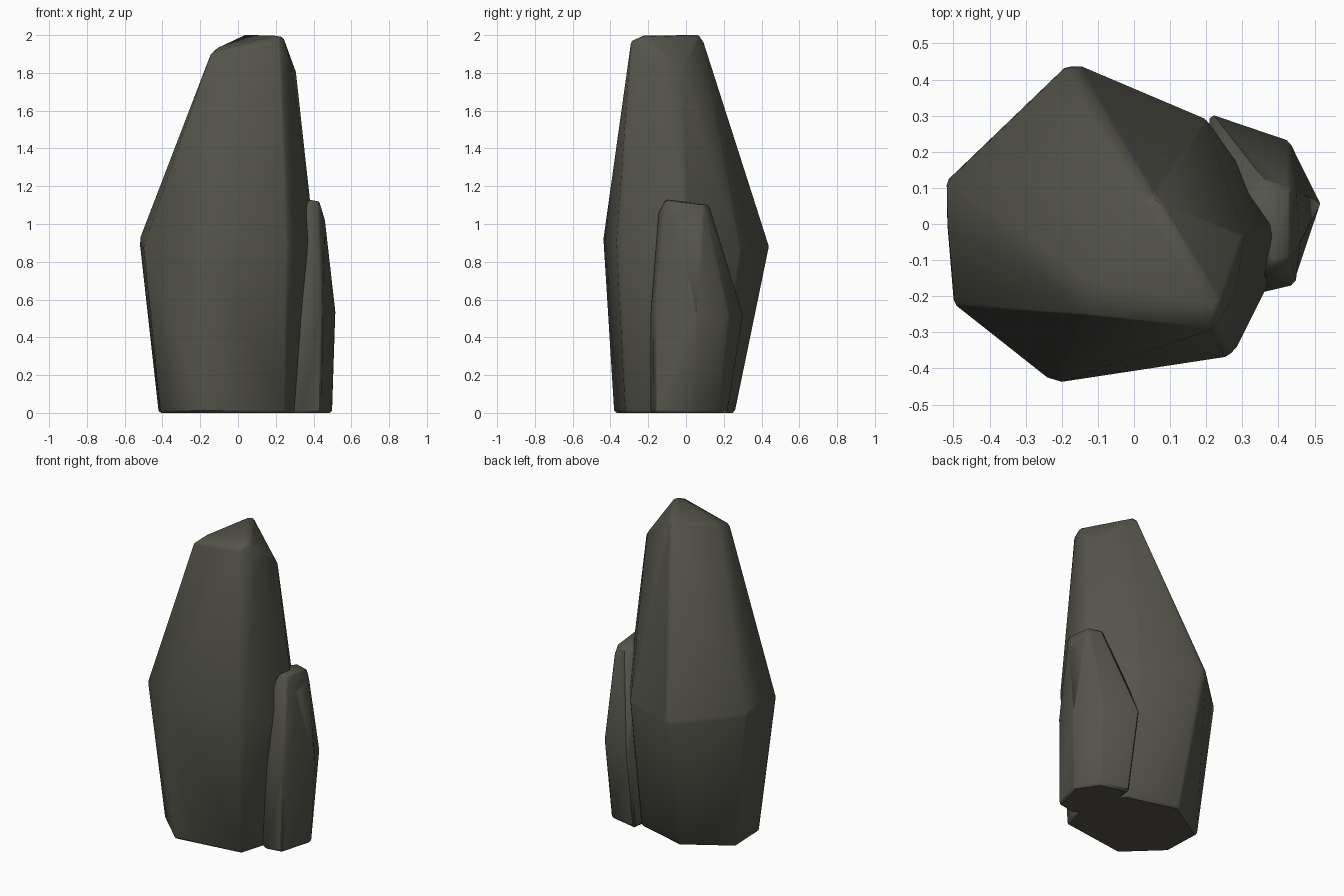
import bpy, bmesh, math

stone = bpy.data.materials.new("dark grey stone")
stone.diffuse_color = (0.09, 0.088, 0.07, 1)


def rock(name, points):
    """Faceted boulder: hull round the corner points, softly bevelled and smoothed."""
    bm = bmesh.new()
    for p in points:
        bm.verts.new(p)
    res = bmesh.ops.convex_hull(bm, input=bm.verts[:])
    loose = [v for v in bm.verts if not v.link_faces]
    bmesh.ops.delete(bm, geom=loose, context='VERTS')
    bmesh.ops.dissolve_limit(bm, angle_limit=math.radians(4),
                             verts=bm.verts[:], edges=bm.edges[:])
    bmesh.ops.recalc_face_normals(bm, faces=bm.faces[:])
    me = bpy.data.meshes.new(name)
    bm.to_mesh(me)
    bm.free()
    me.materials.append(stone)
    ob = bpy.data.objects.new(name, me)
    bpy.context.collection.objects.link(ob)
    bev = ob.modifiers.new("worn edges", 'BEVEL')
    bev.width = 0.012
    bev.segments = 1
    bev.limit_method = 'ANGLE'
    bev.angle_limit = math.radians(25)
    bpy.ops.object.select_all(action='DESELECT')
    ob.select_set(True)
    bpy.context.view_layer.objects.active = ob
    bpy.ops.object.shade_smooth_by_angle(angle=math.radians(60))
    return ob


# Tall standing stone: foot, waist and slanted crown
rock("tall_stone", [
    (-0.42, 0.08, 0), (-0.41, -0.17, 0), (-0.19, -0.38, 0), (0.25, -0.32, 0),
    (0.34, -0.03, 0), (0.20, 0.17, 0), (-0.13, 0.26, 0),
    (-0.52, 0.12, 0.90), (-0.52, 0.00, 0.92), (-0.50, -0.22, 0.88),
    (-0.24, -0.425, 0.90), (-0.20, -0.437, 0.92), (0.26, -0.367, 0.90),
    (0.285, -0.34, 0.90), (0.365, -0.18, 0.90), (0.397, -0.03, 0.98),
    (0.397, 0.01, 0.90), (0.20, 0.29, 0.86),
    (-0.15, 0.44, 0.88), (-0.19, 0.437, 0.88),
    (-0.14, -0.25, 1.91), (-0.12, -0.16, 1.93), (0.22, -0.29, 1.97),
    (0.20, -0.23, 2.0), (0.24, -0.22, 1.99), (0.03, 0.06, 2.0),
    (0.06, 0.075, 2.0), (0.05, 0.09, 1.97), (0.305, -0.03, 1.82),
    (0.28, -0.20, 1.85),
])

# Small stone leaning against its right side
rock("small_stone", [
    (0.22, 0.22, 0), (0.41, 0.18, 0), (0.50, 0.04, 0), (0.44, -0.17, 0),
    (0.33, -0.19, 0), (0.18, -0.10, 0),
    (0.21, 0.305, 0.52), (0.43, 0.23, 0.52), (0.517, 0.055, 0.52),
    (0.447, -0.17, 0.52), (0.35, -0.19, 0.52), (0.20, -0.10, 0.5),
    (0.36, -0.15, 1.06), (0.38, -0.11, 1.13), (0.43, -0.10, 1.12),
    (0.46, -0.05, 1.02), (0.45, 0.09, 1.05), (0.43, 0.10, 1.10),
    (0.35, 0.125, 1.10), (0.29, 0.05, 1.10),
])
